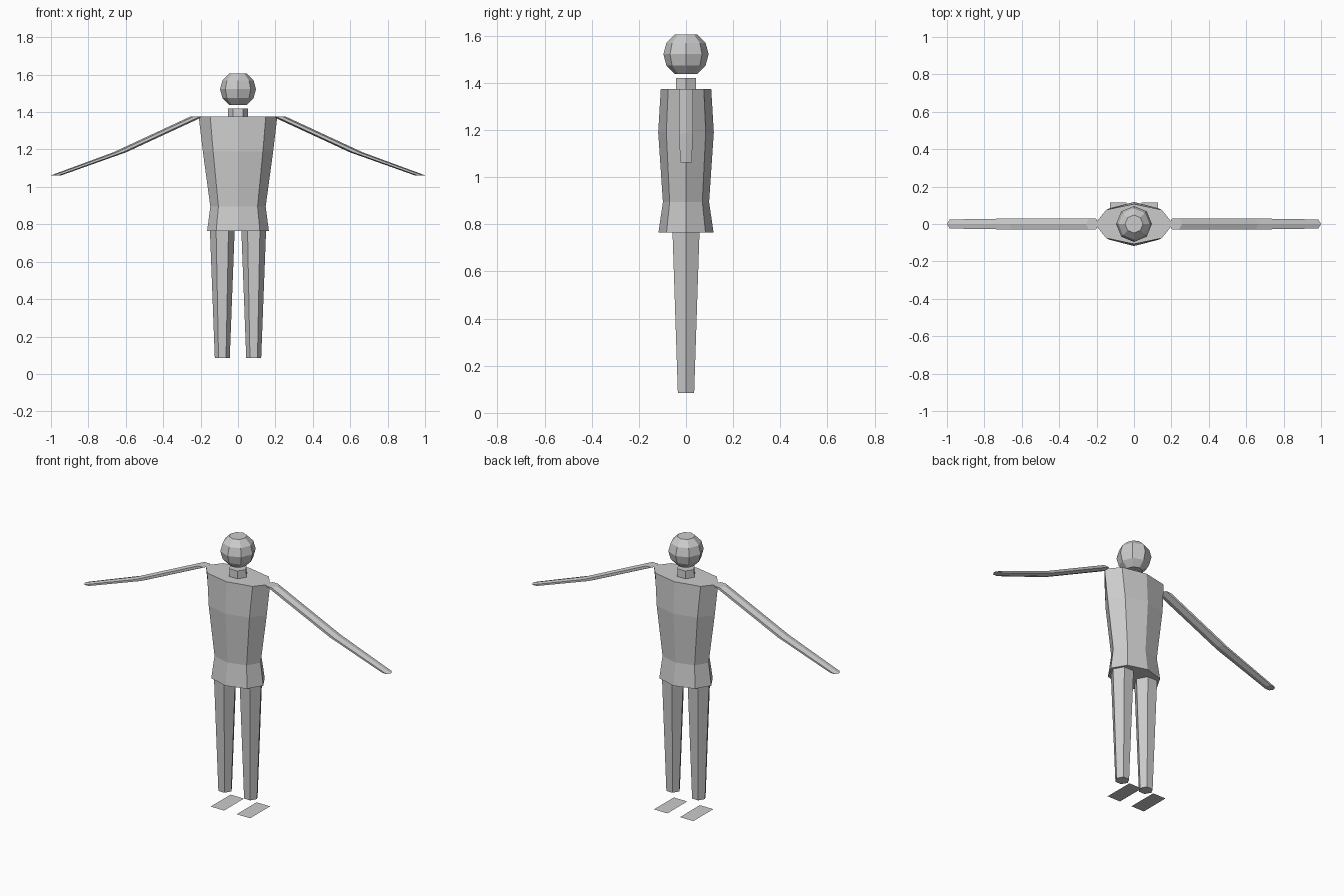
import bpy
import bmesh
from math import cos, sin, tau, radians

if "Cube" in bpy.data.objects:
    bpy.data.objects.remove(bpy.data.objects["Cube"])


def loft(name, sides, rings):
    """Capped tube through horizontal rings given as (centre x, z, radius x, radius y)."""
    bm = bmesh.new()
    loops = []
    for cx, z, rx, ry in rings:
        loops.append([bm.verts.new((cx + rx * cos(tau * i / sides), ry * sin(tau * i / sides), z))
                      for i in range(sides)])
    for a, b in zip(loops, loops[1:]):
        for i in range(sides):
            j = (i + 1) % sides
            bm.faces.new((a[i], a[j], b[j], b[i]))
    bm.faces.new(loops[0])
    bm.faces.new(loops[-1])
    bmesh.ops.recalc_face_normals(bm, faces=bm.faces)
    mesh = bpy.data.meshes.new(name)
    bm.to_mesh(mesh)
    bm.free()
    obj = bpy.data.objects.new(name, mesh)
    bpy.context.collection.objects.link(obj)
    return obj


# Torso: eight-sided, narrowing at the waist
loft("torso", 8, [(0, 0.765, 0.165, 0.117), (0, 0.895, 0.148, 0.098),
                  (0, 1.19, 0.188, 0.118), (0, 1.375, 0.21, 0.107)])

# Neck
loft("neck", 6, [(0, 1.37, 0.055, 0.05), (0, 1.42, 0.052, 0.048)])

# Head: sphere with flattened top and bottom
HEAD_Z, HEAD_R = 1.522, 0.096
loft("head", 8, [(0, HEAD_Z + HEAD_R * sin(radians(e)),
                  HEAD_R * cos(radians(e)), HEAD_R * cos(radians(e)))
                 for e in (-60, -30, 0, 30, 60)])

for side, s in (("left", -1), ("right", 1)):
    # Arm: six-sided, with a bend at the elbow
    loft(f"{side}_arm", 6, [(s * x, z, r, r) for x, z, r in
                            ((0.222, 1.375, 0.035), (0.632, 1.185, 0.034), (0.972, 1.062, 0.028))])

    # Leg: six-sided taper
    loft(f"{side}_leg", 6, [(s * 0.084, z, r, r) for z, r in ((0.085, 0.04), (0.765, 0.066))])

    # Foot: flat plate on the ground
    bpy.ops.mesh.primitive_plane_add(size=1, location=(s * 0.085, 0.022, 0))
    foot = bpy.context.object
    foot.name = f"{side}_foot"
    foot.scale = (0.088, 0.185, 1)
